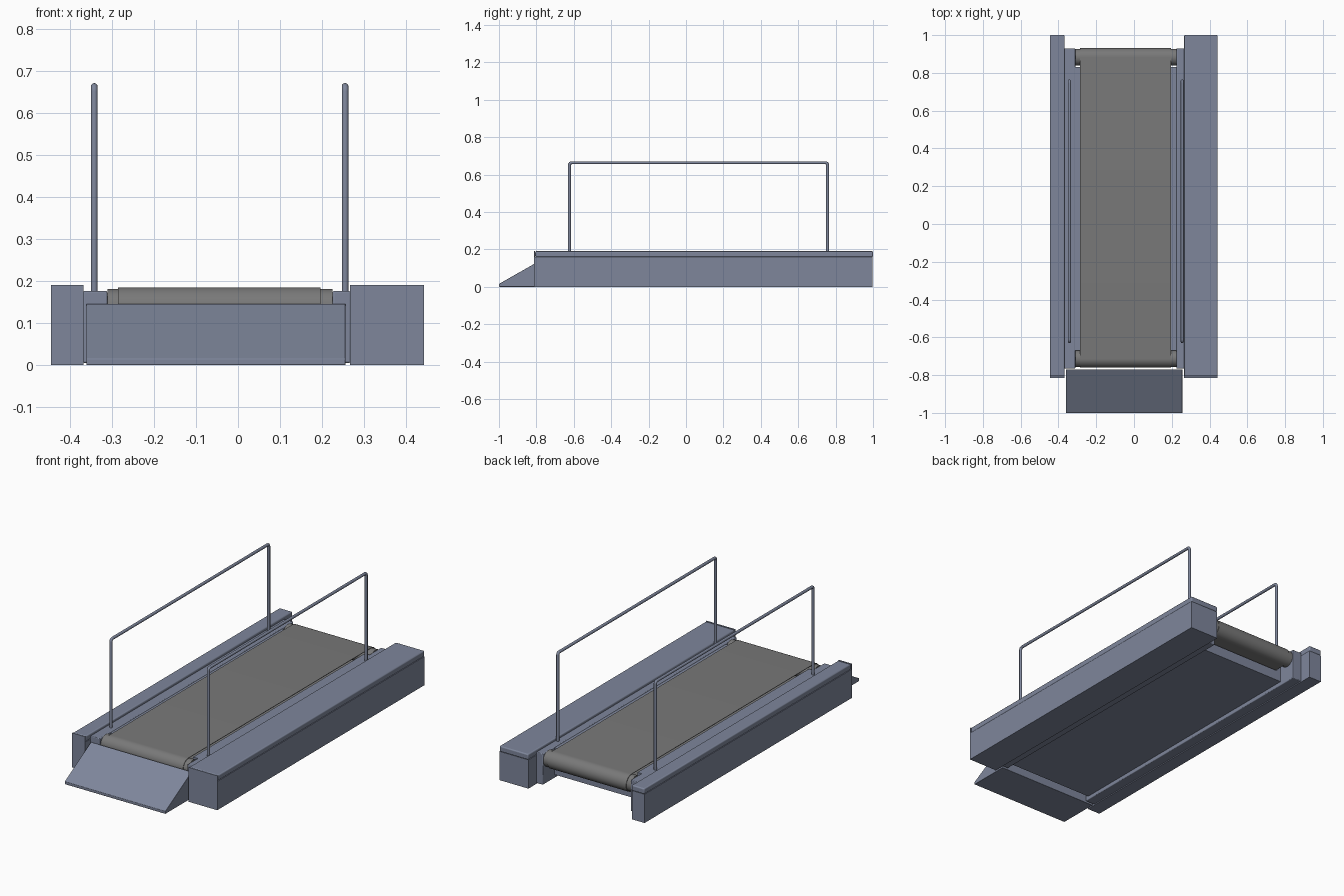
import bpy
import math

if "Cube" in bpy.data.objects:
    bpy.data.objects.remove(bpy.data.objects["Cube"])


def material(name, rgb):
    m = bpy.data.materials.new(name)
    m.diffuse_color = (*rgb, 1)
    m.use_nodes = True
    m.node_tree.nodes["Principled BSDF"].inputs["Base Color"].default_value = m.diffuse_color
    return m


SLATE = material("slate_paint", (0.21, 0.24, 0.33))
RUBBER = material("grey_rubber", (0.19, 0.19, 0.19))


def mesh_object(name, verts, faces, mat, bevel=0.0):
    me = bpy.data.meshes.new(name)
    me.from_pydata(verts, [], faces)
    me.materials.append(mat)
    ob = bpy.data.objects.new(name, me)
    bpy.context.collection.objects.link(ob)
    if bevel:
        mod = ob.modifiers.new("bevel", 'BEVEL')
        mod.width, mod.segments = bevel, 3
    return ob


def smooth(ob):
    bpy.ops.object.select_all(action='DESELECT')
    bpy.context.view_layer.objects.active = ob
    ob.select_set(True)
    bpy.ops.object.shade_smooth_by_angle(angle=math.radians(35))


def prism(name, profile, x0, x1, mat=SLATE, bevel=0.0):
    """Extrude a (y, z) profile, listed counter-clockwise seen from +x, along x."""
    n = len(profile)
    verts = [(x, y, z) for x in (x0, x1) for y, z in profile]
    faces = [tuple(range(n))[::-1], tuple(range(n, 2 * n))]
    faces += [(i, (i + 1) % n, n + (i + 1) % n, n + i) for i in range(n)]
    return mesh_object(name, verts, faces, mat, bevel)


def box(name, x, y, z, bevel=0.0):
    return prism(name, [(y[0], z[0]), (y[1], z[0]), (y[1], z[1]), (y[0], z[1])],
                 x[0], x[1], SLATE, bevel)


def stadium(y0, y1, z, r, n=24):
    """Rounded loop around two centres; a circle when y0 equals y1."""
    pts = []
    for c, start in ((y1, -90), (y0, 90)):
        for i in range(n + (y0 != y1)):
            a = math.radians(start + 180 * i / n)
            pts.append((c + r * math.cos(a), z + r * math.sin(a)))
    return pts


def handrail(name, x):
    cu = bpy.data.curves.new(name, 'CURVE')
    cu.dimensions = '3D'
    cu.bevel_depth, cu.bevel_resolution, cu.use_fill_caps = 0.008, 4, True
    y0, y1, zt, r = -0.623, 0.757, 0.663, 0.012
    pts = [(y0, 0.16)]
    for c, start in ((y0 + r, 180), (y1 - r, 90)):
        for i in range(5):
            a = math.radians(start - 22.5 * i)
            pts.append((c + r * math.cos(a), zt - r + r * math.sin(a)))
    pts.append((y1, 0.16))
    sp = cu.splines.new('POLY')
    sp.points.add(len(pts) - 1)
    for p, (y, z) in zip(sp.points, pts):
        p.co = (x, y, z, 1)
    cu.materials.append(SLATE)
    ob = bpy.data.objects.new(name, cu)
    bpy.context.collection.objects.link(ob)


# Both sides: cover, rounded lid, front plate, frame rail, deck strip, handrail
sides = {
    "left": ((-0.445, -0.367), (-0.369, -0.311), (-0.312, -0.284), -0.342),
    "right": ((0.266, 0.443), (0.225, 0.268), (0.195, 0.226), 0.255),
}
for side, (cover, rail, strip, hand) in sides.items():
    box(side + "_cover", cover, (-0.806, 0.998), (0, 0.159))
    lid = box(side + "_cover_lid", cover, (-0.806, 1.0), (0.159, 0.19), 0.006)
    smooth(lid)
    box(side + "_front_plate", cover, (-0.814, -0.806), (0, 0.19))
    smooth(box(side + "_frame_rail", rail, (-0.765, 0.93), (0.005, 0.176), 0.004))
    box(side + "_deck_strip", strip, (-0.67, 0.83), (0.03, 0.173))
    handrail(side + "_handrail", hand)

# Bottom pan
box("bottom_pan", (-0.31, 0.225), (-0.745, 0.83), (0.025, 0.082))

# Rollers at both ends
R, ZC, YF, YB = 0.047, 0.137, -0.713, 0.883
for name, y in (("front_roller", YF), ("back_roller", YB)):
    smooth(prism(name, stadium(y, y, ZC, R - 0.003), -0.311, 0.225, RUBBER))

# Belt: hollow loop around the rollers
outer = stadium(YF, YB, ZC, R + 0.001)
inner = stadium(YF, YB, ZC, R - 0.002)
n = len(outer)
rings = [(-0.285, outer), (0.196, outer), (0.196, inner), (-0.285, inner)]
verts = [(x, y, z) for x, ring in rings for y, z in ring]
faces = [(k * n + i, k * n + (i + 1) % n, (k + 1) % 4 * n + (i + 1) % n, (k + 1) % 4 * n + i)
         for k in range(4) for i in range(n)]
smooth(mesh_object("running_belt", verts, faces, RUBBER))

# Entry ramp
smooth(prism("entry_ramp", [(-1.0, 0), (-0.77, 0), (-0.77, 0.146), (-1.0, 0.015)],
             -0.361, 0.256, SLATE, 0.002))
